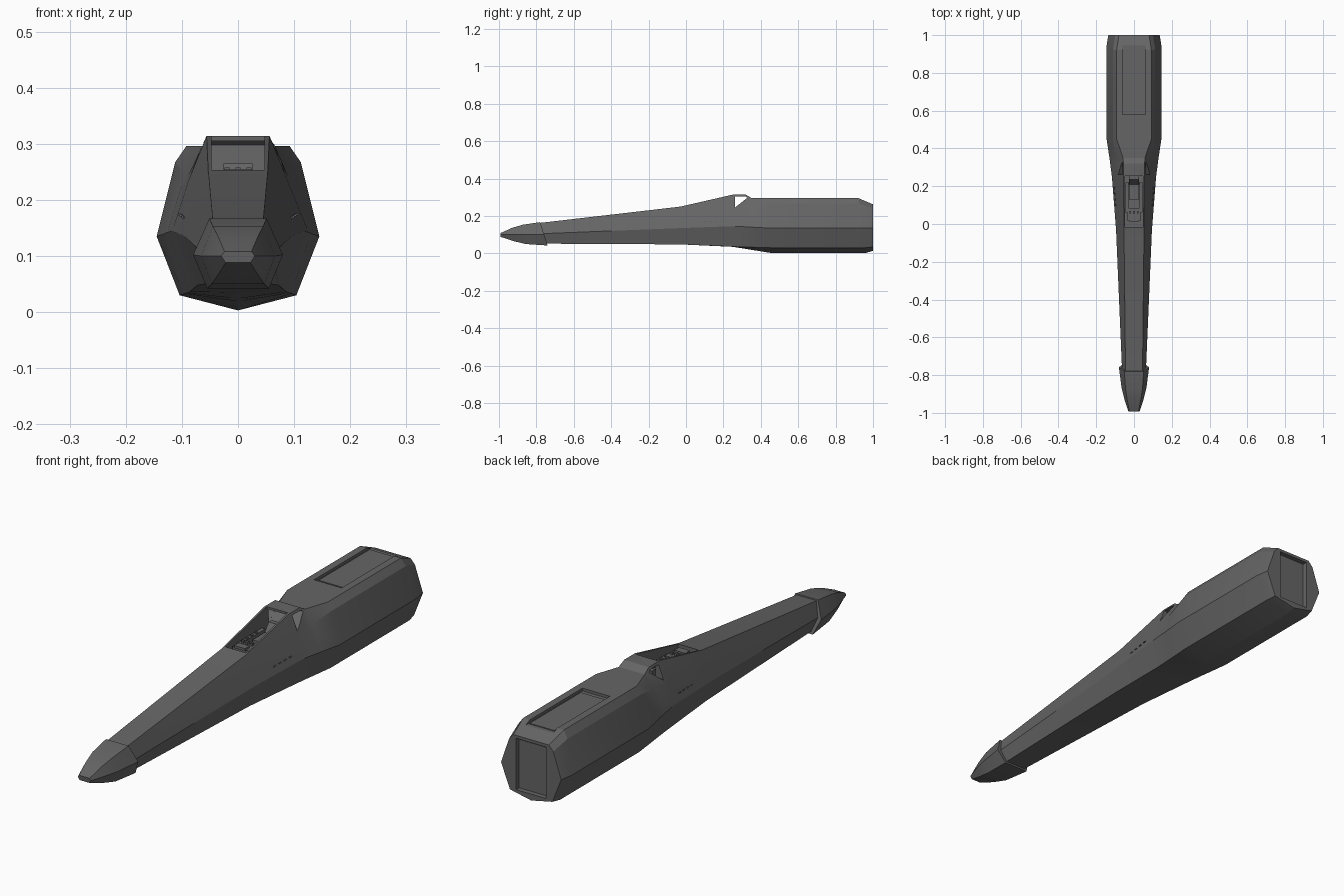
import bpy
import bmesh
from mathutils import Vector

if "Cube" in bpy.data.objects:
    bpy.data.objects.remove(bpy.data.objects["Cube"], do_unlink=True)


def make_material(name, value):
    mat = bpy.data.materials.new(name)
    mat.use_nodes = True
    colour = (value, value, value, 1)
    mat.diffuse_color = colour
    mat.node_tree.nodes["Principled BSDF"].inputs["Base Color"].default_value = colour
    return mat


HULL_GREY = make_material("hull dark grey", 0.13)


def finish(name, bm, helper=False):
    """Turn a bmesh into a named object with outward normals."""
    bmesh.ops.recalc_face_normals(bm, faces=bm.faces)
    mesh = bpy.data.meshes.new(name)
    bm.to_mesh(mesh)
    bm.free()
    obj = bpy.data.objects.new(name, mesh)
    bpy.context.collection.objects.link(obj)
    mesh.materials.append(HULL_GREY)
    obj.hide_render = helper
    return obj


def loft(name, stations):
    """Skin mirrored cross-sections; each is (y, shear, half profile from top to keel)."""
    bm = bmesh.new()
    rings = []
    for y, shear, half in stations:
        mirrored = [(-x, z) for x, z in reversed(half) if x > 0]
        rings.append([bm.verts.new((x, y + shear * (z - 0.13), z)) for x, z in half + mirrored])
    for ring, following in zip(rings, rings[1:]):
        for i in range(len(ring)):
            j = (i + 1) % len(ring)
            bm.faces.new((ring[i], ring[j], following[j], following[i]))
    bm.faces.new(rings[0])
    bm.faces.new(rings[-1])
    return finish(name, bm)


def prism(name, profile, half_width, helper=False):
    """Extrude a side (y, z) profile across the model."""
    bm = bmesh.new()
    face = bm.faces.new([bm.verts.new((-half_width, y, z)) for y, z in profile])
    result = bmesh.ops.extrude_face_region(bm, geom=[face])
    moved = [v for v in result["geom"] if isinstance(v, bmesh.types.BMVert)]
    bmesh.ops.translate(bm, verts=moved, vec=(2 * half_width, 0, 0))
    return finish(name, bm, helper)


def box(name, centre, size, helper=False):
    bm = bmesh.new()
    bmesh.ops.create_cube(bm, size=1)
    bmesh.ops.scale(bm, verts=bm.verts, vec=size)
    bmesh.ops.translate(bm, verts=bm.verts, vec=centre)
    return finish(name, bm, helper)


def cut(target, cutter):
    mod = target.modifiers.new("cut", "BOOLEAN")
    mod.operation = "DIFFERENCE"
    mod.solver = "EXACT"
    mod.object = cutter
    bpy.context.view_layer.objects.active = target
    bpy.ops.object.modifier_apply(modifier=mod.name)
    bpy.data.objects.remove(cutter, do_unlink=True)


def shade(obj, angle):
    bpy.ops.object.select_all(action="DESELECT")
    obj.select_set(True)
    bpy.context.view_layer.objects.active = obj
    bpy.ops.object.shade_smooth_by_angle(angle=angle)


# Main hull: top corner, shoulder, widest point, lower corner, keel
rear_profile = [(.092, .296), (.112, .267), (.145, .135), (.104, .03), (0, .003)]
hull = loft("fuselage", [
    (-.78, 0, [(.045, .163), (.053, .135), (.063, .105), (.045, .052), (0, .052)]),
    (-.03, 0, [(.053, .25), (.074, .195), (.095, .135), (.072, .048), (0, .048)]),
    (.25, 0, [(.056, .314), (.088, .235), (.117, .145), (.086, .036), (0, .035)]),
    (.32, 0, [(.056, .314), (.09, .24), (.126, .142), (.092, .034), (0, .024)]),
    (.35, 0, [(.058, .296), (.095, .245), (.13, .14), (.095, .033), (0, .019)]),
    (.45, 0, rear_profile),
    (.945, -.15, rear_profile),
    (1, 0, [(.08, .262), (.1, .24), (.136, .135), (.096, .034), (0, .014)]),
])

# Cockpit well with an overhead hoop, and the triangular side windows
cut(hull, prism("cockpit_cutter", [(-.015, .215), (.255, .215), (.262, .245), (.33, .298),
                                   (.32, .305), (.255, .305), (.255, .36), (-.015, .36)], .047, True))
cut(hull, prism("window_cutter", [(.263, .246), (.328, .297), (.318, .304), (.263, .304)], .2, True))

# Sunken deck panel and rear bay
cut(hull, box("deck_cutter", (0, .765, .3), (.124, .37, .03), True))
cut(hull, box("rear_cutter", (0, 1, .145), (.136, .04, .21), True))
box("deck_hatch", (0, .765, .286), (.112, .33, .004))
box("rear_door", (0, .98, .145), (.12, .008, .19))
shade(hull, .3)

# Faceted nose cap with a slanted rear rim
nose = loft("nose_cap", [
    (-.995, -.1, [(.024, .108), (.03, .1), (.022, .088), (0, .088)]),
    (-.93, -.1, [(.036, .136), (.051, .1), (.036, .066), (0, .066)]),
    (-.87, -.15, [(.045, .153), (.066, .1), (.047, .05), (0, .05)]),
    (-.768, -.32, [(.051, .167), (.08, .102), (.055, .042), (0, .042)]),
])
shade(nose, .3)

# Cockpit interior: seat, console and side controls
prism("pilot_seat", [(.13, .215), (.25, .215), (.255, .265), (.235, .265), (.21, .232), (.13, .232)], .026)
box("instrument_console", (0, .05, .23), (.07, .07, .035))
box("console_hood", (0, .025, .25), (.05, .03, .01))
for side, label in ((1, "left"), (-1, "right")):
    box(label + "_side_panel", (side * .038, .14, .228), (.016, .16, .026))
    for i in range(4):
        box(label + "_switch", (side * .036, .08 + .03 * i, .243), (.008, .012, .006))
for i in range(3):
    box("console_knob", (-.02 + .02 * i, .062, .251), (.009, .012, .014))

# Fine vent slots along each flank below the cockpit
for side in (-1, 1):
    for i in range(4):
        start = Vector((side * .094, .1 + .03 * i, .168 + .002 * i))
        box("flank_vent", start + Vector((side * .003 * i, 0, 0)), (.008, .012, .004))
